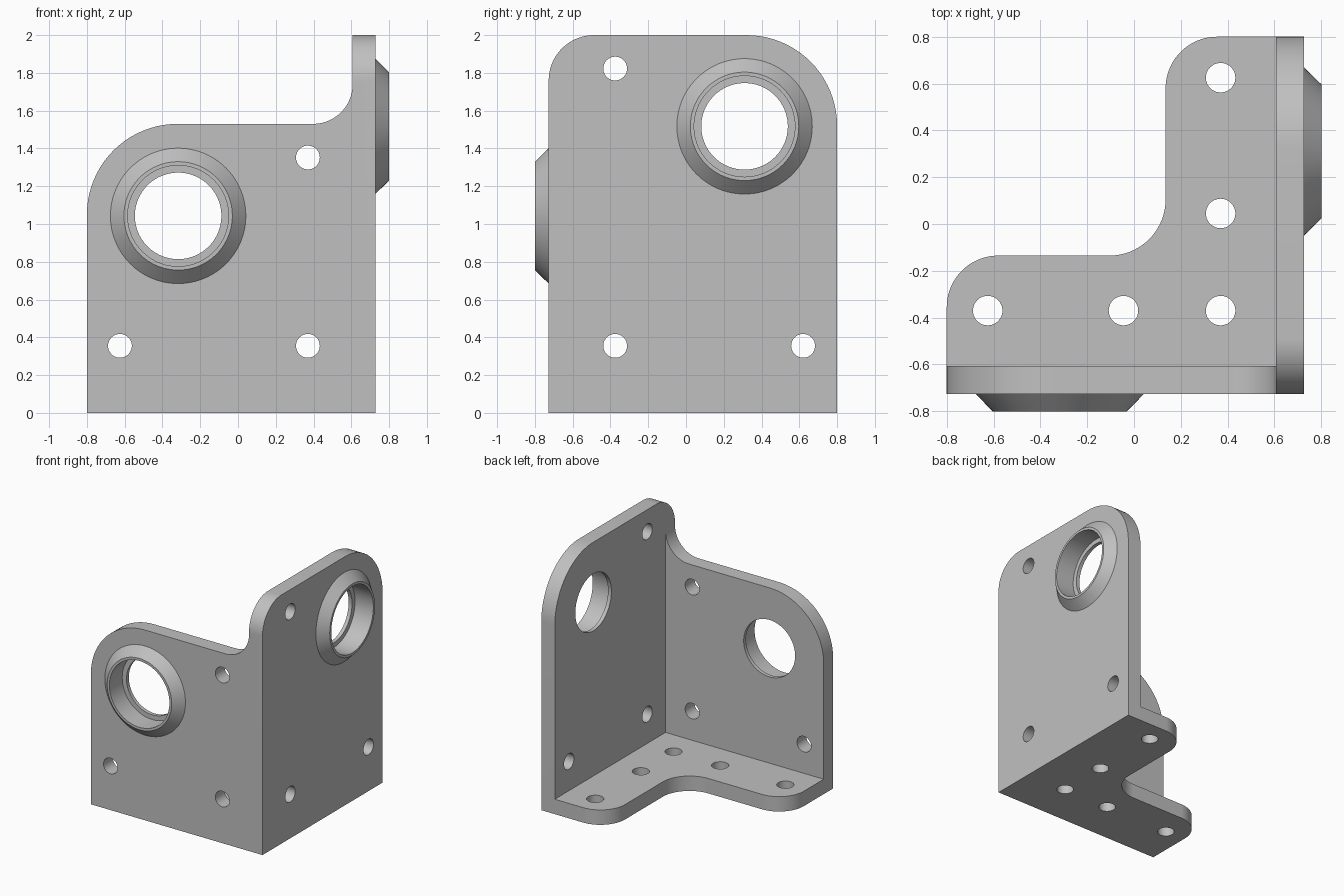
import bpy, bmesh, math
from mathutils import Matrix, Vector

default_cube = bpy.data.objects.get("Cube")
if default_cube:
    bpy.data.objects.remove(default_cube, do_unlink=True)

GREY = (0.53, 0.53, 0.53, 1)
metal = bpy.data.materials.new("plain grey metal")
metal.use_nodes = True
metal.diffuse_color = GREY
metal.node_tree.nodes["Principled BSDF"].inputs["Base Color"].default_value = GREY

# Work planes: each has two drawing axes and an outward axis
def plane(u, v, w):
    return Matrix((u, v, w)).transposed().to_4x4()

X, Y, Z = Vector((1, 0, 0)), Vector((0, 1, 0)), Vector((0, 0, 1))
FRONT, SIDE, BASE = plane(X, Z, -Y), plane(Y, Z, X), plane(X, Y, Z)
INNER, OUTER, TIP = 0.607, 0.727, 0.8
THICK = OUTER - INNER
LIP = 0.03


def finish(name, bm, frame):
    bmesh.ops.transform(bm, matrix=frame, verts=bm.verts)
    bmesh.ops.recalc_face_normals(bm, faces=bm.faces)
    mesh = bpy.data.meshes.new(name)
    bm.to_mesh(mesh)
    bm.free()
    mesh.materials.append(metal)
    obj = bpy.data.objects.new(name, mesh)
    bpy.context.collection.objects.link(obj)
    return obj


def plate(name, frame, corners, low, high, steps=20):
    """Extrude a right-angled outline whose corners are (u, v, radius)."""
    bm = bmesh.new()
    outline = []
    for i, (u, v, r) in enumerate(corners):
        p = Vector((u, v, low))
        if not r:
            outline.append(p)
            continue
        before = (Vector((*corners[i - 1][:2], low)) - p).normalized()
        after = (Vector((*corners[(i + 1) % len(corners)][:2], low)) - p).normalized()
        centre = p + (before + after) * r
        for k in range(steps + 1):
            t = math.pi / 2 * k / steps
            outline.append(centre - r * (after * math.cos(t) + before * math.sin(t)))
    face = bm.faces.new([bm.verts.new(p) for p in outline])
    grown = bmesh.ops.extrude_face_region(bm, geom=[face])["geom"]
    verts = [g for g in grown if isinstance(g, bmesh.types.BMVert)]
    bmesh.ops.translate(bm, verts=verts, vec=(0, 0, high - low))
    return finish(name, bm, frame)


def disc(name, frame, spot, low, high, r_low, r_high, sides=96):
    bm = bmesh.new()
    bmesh.ops.create_cone(bm, cap_ends=True, segments=sides, radius1=r_low,
                          radius2=r_high, depth=high - low)
    move = Matrix.Translation((*spot, (low + high) / 2))
    return finish(name, bm, frame @ move)


def combine(body, other, operation):
    other.hide_render = True
    mod = body.modifiers.new(operation, "BOOLEAN")
    mod.operation, mod.object, mod.solver = operation, other, "EXACT"
    bpy.context.view_layer.objects.active = body
    bpy.ops.object.modifier_apply(modifier=mod.name)
    bpy.data.objects.remove(other, do_unlink=True)


# Tall side plate, becoming the whole corner bracket
bracket = plate("corner_bracket", SIDE, [
    (-OUTER, 0, 0), (0.8, 0, 0), (0.8, 2, 0.48), (-OUTER, 2, 0.24)], INNER, OUTER)

# Front plate with a fillet rising into the side plate
front_plate = plate("front_plate", FRONT, [
    (-0.8, 0, 0), (0.66, 0, 0), (0.66, 1.75, 0), (INNER, 1.75, 0),
    (INNER, 1.53, 0.21), (-0.8, 1.53, 0.48)], INNER, OUTER)
combine(bracket, front_plate, "UNION")

# L-shaped base
base_plate = plate("base_plate", BASE, [
    (-0.8, -0.67, 0), (0.67, -0.67, 0), (0.67, 0.8, 0), (0.135, 0.8, 0.22),
    (0.135, -0.135, 0.24), (-0.8, -0.135, 0.22)], 0, THICK)
combine(bracket, base_plate, "UNION")

# Conical bosses, counterbored down to a thin retaining lip
for frame, spot in ((FRONT, (-0.317, 1.043)), (SIDE, (0.31, 1.517))):
    combine(bracket, disc("boss", frame, spot, 0.70, TIP, 0.385, 0.287), "UNION")
    combine(bracket, disc("counterbore", frame, spot, INNER + LIP, 0.9, 0.267, 0.267),
            "DIFFERENCE")
    combine(bracket, disc("through_bore", frame, spot, 0.5, 0.9, 0.229, 0.229),
            "DIFFERENCE")

# Bolt holes
HOLES = (
    (FRONT, 0.5, 0.9, ((-0.625, 0.355), (0.37, 0.355), (0.37, 1.352))),
    (SIDE, 0.5, 0.9, ((-0.375, 0.355), (0.62, 0.355), (-0.375, 1.823))),
    (BASE, -0.1, 0.3, ((-0.625, -0.37), (-0.045, -0.37), (0.37, -0.37),
                       (0.37, 0.045), (0.37, 0.625))),
)
for frame, low, high, spots in HOLES:
    for spot in spots:
        combine(bracket, disc("bolt_hole", frame, spot, low, high, 0.063, 0.063, 40),
                "DIFFERENCE")

# Smooth curved walls, keep machined edges crisp
bpy.ops.object.select_all(action="DESELECT")
bracket.select_set(True)
bpy.context.view_layer.objects.active = bracket
bpy.ops.object.shade_smooth_by_angle(angle=math.radians(30))
